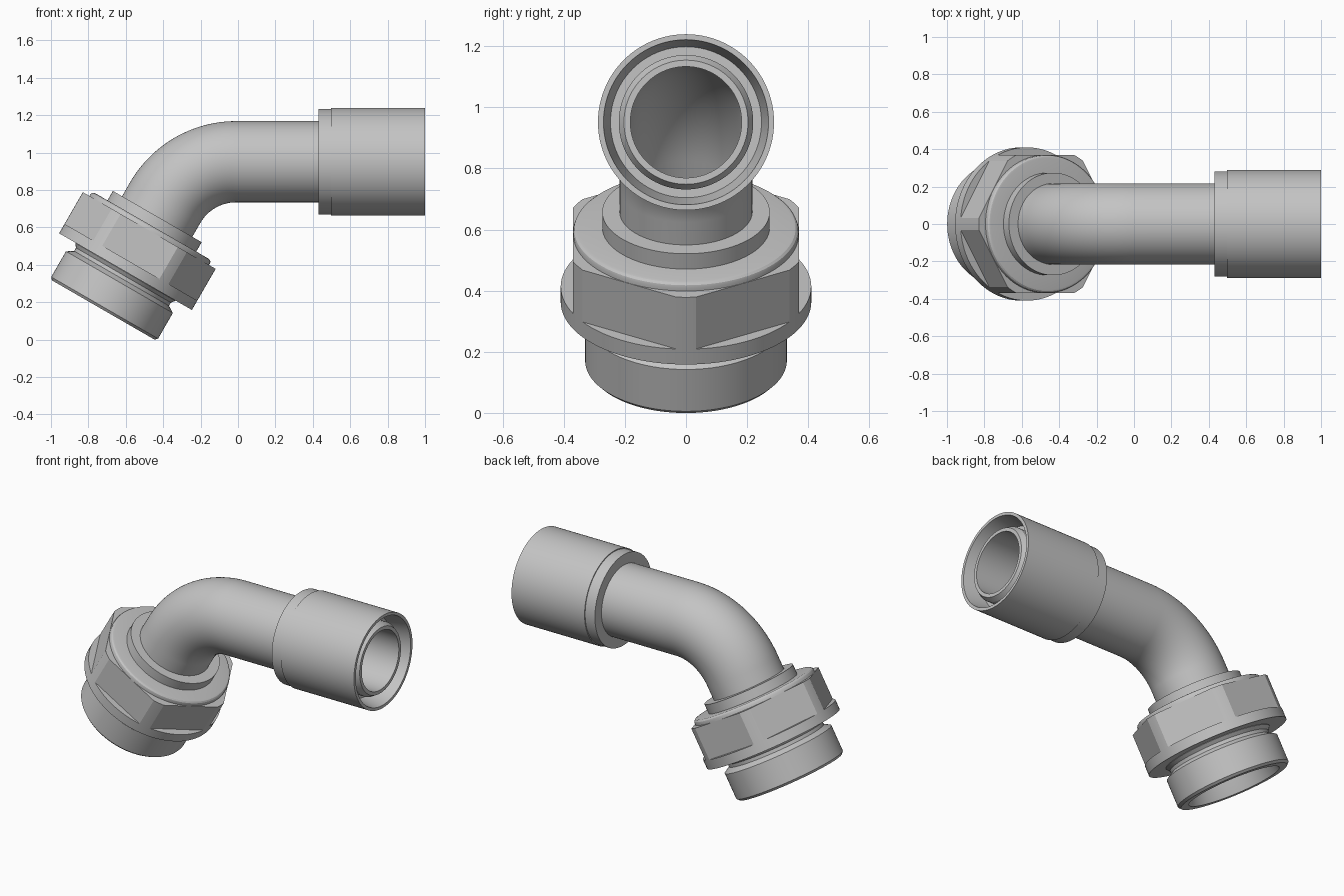
import bpy, bmesh, math
from mathutils import Matrix, Vector

if "Cube" in bpy.data.objects:
    bpy.data.objects.remove(bpy.data.objects["Cube"])

metal = bpy.data.materials.new("grey metal")
metal.diffuse_color = (0.55, 0.55, 0.55, 1)
metal.use_nodes = True
metal.node_tree.nodes["Principled BSDF"].inputs["Base Color"].default_value = metal.diffuse_color

AXIS_Z = 0.951                       # height of the horizontal tube axis
BEND = math.radians(60)
TILT = Matrix.Translation((-0.72, 0, 0.158)) @ Matrix.Rotation(math.radians(30), 4, 'Y')
ALONG_X = Matrix.Translation((0, 0, AXIS_Z)) @ Matrix.Rotation(math.radians(90), 4, 'Y')
N = 96
CIRCLE = [math.tau * i / N for i in range(N)]


def loft(name, rings, matrix=Matrix()):
    """Skin a closed sequence of equally sized rings."""
    bm = bmesh.new()
    vs = [[bm.verts.new(matrix @ Vector(p)) for p in ring] for ring in rings]
    for k, a in enumerate(vs):
        b = vs[(k + 1) % len(vs)]
        for i in range(len(a)):
            j = (i + 1) % len(a)
            bm.faces.new((a[i], a[j], b[j], b[i]))
    bmesh.ops.recalc_face_normals(bm, faces=bm.faces)
    mesh = bpy.data.meshes.new(name)
    bm.to_mesh(mesh)
    bm.free()
    mesh.materials.append(metal)
    ob = bpy.data.objects.new(name, mesh)
    bpy.context.collection.objects.link(ob)
    bpy.ops.object.select_all(action='DESELECT')
    ob.select_set(True)
    bpy.context.view_layer.objects.active = ob
    bpy.ops.object.shade_smooth_by_angle(angle=math.radians(25))
    return ob


def ring(r, z, angles=CIRCLE):
    return [(r * math.cos(a), r * math.sin(a), z) for a in angles]


def lathe(name, profile, matrix):
    return loft(name, [ring(r, z) for r, z in profile], matrix)


# Bent tube: straight run, 60 degree elbow, short straight leg into the nut
R, X0 = 0.438, -0.01
path = [(Vector((0.9, 0, AXIS_Z)), 0.0)]
for i in range(33):
    a = BEND * i / 32
    path.append((Vector((X0 - R * math.sin(a), 0, AXIS_Z - R + R * math.cos(a))), a))
end = path[-1][0] - Vector((0.5, 0, 0.866)) * 0.46
path.append((end, BEND))


def tube_ring(p, a, r):
    side = Vector((-math.sin(a), 0, math.cos(a)))
    return [p + side * (r * math.cos(t)) + Vector((0, r * math.sin(t), 0)) for t in CIRCLE]


loft("bent_tube", [tube_ring(p, a, 0.217) for p, a in path]
     + [tube_ring(p, a, 0.182) for p, a in reversed(path)])

# Lower spigot with chamfers, neck groove and internal cone seat
lathe("lower_spigot", [(0.27, 0), (0.317, 0), (0.33, 0.014), (0.33, 0.172), (0.293, 0.195),
                       (0.293, 0.215), (0.309, 0.235), (0.309, 0.26), (0.216, 0.26),
                       (0.216, 0.2)], TILT)

# Round flange under the nut
lathe("nut_flange", [(0.216, 0.237), (0.41, 0.237), (0.41, 0.295), (0.216, 0.295)], TILT)

# Hexagonal nut with rounded-off corners
APOTHEM, CORNER = 0.37, 0.41
half = math.pi / 6 - math.acos(APOTHEM / CORNER)
hex_angles = [k * math.pi / 3 + half * t / 3 for k in range(6) for t in range(-3, 4)]
loft("hex_nut", [ring(r, z, hex_angles) for r, z in
                 ((0.216, 0.29), (CORNER, 0.29), (CORNER, 0.491), (0.216, 0.491))], TILT)

# Raised round face on top of the nut, with a softened edge
lathe("nut_face", [(0.216, 0.48), (0.369, 0.48), (0.369, 0.502), (0.366, 0.511),
                   (0.359, 0.517), (0.35, 0.519), (0.216, 0.519)], TILT)

# Collar around the tube
lathe("tube_collar", [(0.216, 0.51), (0.274, 0.51), (0.274, 0.577), (0.216, 0.577)], TILT)

# Outlet sleeve with a flared recess
lathe("outlet_sleeve", [(0.216, 0.43), (0.282, 0.43), (0.282, 0.497), (0.288, 0.497),
                        (0.288, 1.0), (0.27, 1.0), (0.247, 0.88), (0.216, 0.88)], ALONG_X)

# Inner nipple visible inside the sleeve
lathe("inner_nipple", [(0.182, 0.86), (0.22, 0.86), (0.22, 0.95), (0.203, 0.98),
                       (0.182, 0.98)], ALONG_X)
